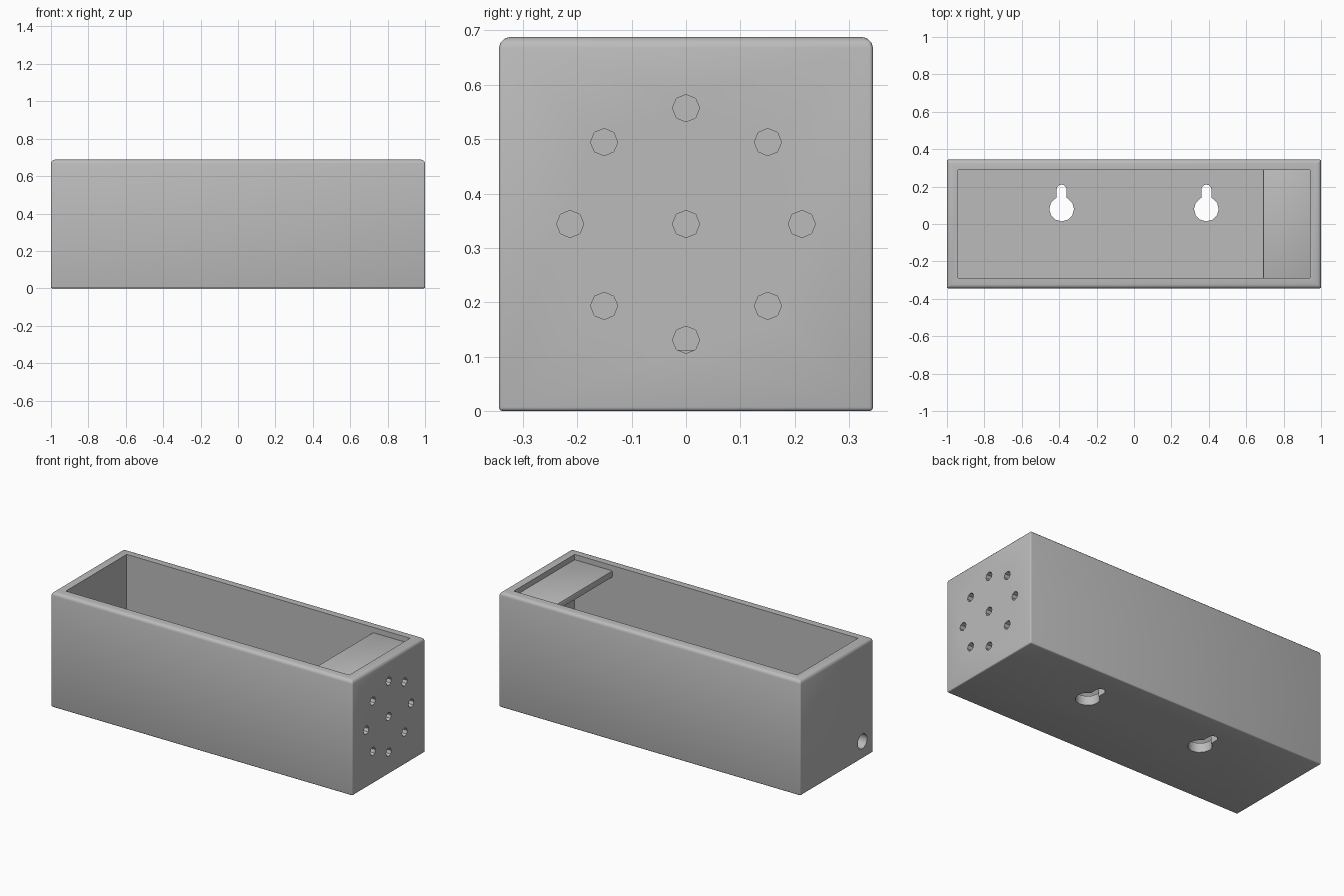
import bpy, bmesh, math
from mathutils import Matrix, Vector

old = bpy.data.objects.get("Cube")
if old:
    bpy.data.objects.remove(old, do_unlink=True)

L, W, H = 2.0, 0.688, 0.688
WALL = 0.056
INNER_X, INNER_Y = 1 - 0.06, W / 2 - WALL

grey = bpy.data.materials.new("light_grey")
grey.use_nodes = True
grey.diffuse_color = (0.5, 0.5, 0.5, 1)
grey.node_tree.nodes["Principled BSDF"].inputs["Base Color"].default_value = (0.5, 0.5, 0.5, 1)


def finish(bm, name):
    mesh = bpy.data.meshes.new(name)
    bm.to_mesh(mesh)
    bm.free()
    mesh.materials.append(grey)
    ob = bpy.data.objects.new(name, mesh)
    bpy.context.collection.objects.link(ob)
    return ob


def box(name, lo, hi):
    lo, hi = Vector(lo), Vector(hi)
    bm = bmesh.new()
    bmesh.ops.create_cube(bm, size=1, matrix=Matrix.Translation((lo + hi) / 2)
                          @ Matrix.Diagonal((*(hi - lo), 1)))
    return finish(bm, name)


def cylinder(name, centre, radius, depth, sides, along_x=False):
    bm = bmesh.new()
    turn = Matrix.Rotation(math.pi / 2 if along_x else 0, 4, 'Y')
    bmesh.ops.create_cone(bm, cap_ends=True, segments=sides, radius1=radius, radius2=radius,
                          depth=depth, matrix=Matrix.Translation(centre) @ turn)
    return finish(bm, name)


def activate(ob):
    bpy.ops.object.select_all(action='DESELECT')
    ob.select_set(True)
    bpy.context.view_layer.objects.active = ob


def cut(ob, cutter):
    mod = ob.modifiers.new("cut", 'BOOLEAN')
    mod.operation, mod.solver, mod.object = 'DIFFERENCE', 'EXACT', cutter
    activate(ob)
    bpy.ops.object.modifier_apply(modifier=mod.name)
    bpy.data.objects.remove(cutter, do_unlink=True)


def round_edges(ob, width, segments, weight=None):
    mod = ob.modifiers.new("round", 'BEVEL')
    mod.width, mod.segments = width, segments
    if weight:
        mod.limit_method = 'WEIGHT'
        layer = ob.data.attributes.new("bevel_weight_edge", 'FLOAT', 'EDGE')
        for e in ob.data.edges:
            layer.data[e.index].value = weight([ob.data.vertices[i].co for i in e.vertices])
    activate(ob)
    bpy.ops.object.modifier_apply(modifier=mod.name)


# Outer block with a softly rounded top rim, hollowed into an open box
body = box("open_box", (-L / 2, -W / 2, 0), (L / 2, W / 2, H))
round_edges(body, 0.02, 3, lambda ends: 1.0 if min(p.z for p in ends) > H / 2 else 0.35)
cut(body, box("cavity", (-INNER_X, -INNER_Y, WALL), (INNER_X, INNER_Y, H + 0.1)))

# Grille holes in the right end: one in the centre and a ring of eight
spots = [(0, H / 2)]
for i in range(8):
    a = i * math.pi / 4
    spots.append((0.213 * math.cos(a), H / 2 + 0.213 * math.sin(a)))
for y, z in spots:
    cut(body, cylinder("grille_hole", (1, y, z), 0.025, 0.2, 8, True))

# Cable hole low in the opposite end
cut(body, cylinder("cable_hole", (-1, -0.243, 0.103), 0.044, 0.2, 16, True))

# Keyhole hangers through the floor
for x in (-0.387, 0.387):
    cut(body, cylinder("keyhole_round", (x, 0.08, 0), 0.066, 0.2, 12))
    cut(body, box("keyhole_slot", (x - 0.027, 0.08, -0.1), (x + 0.027, 0.188, 0.1)))
    cut(body, cylinder("keyhole_end", (x, 0.184, 0), 0.027, 0.21, 12))

# Shelf over the grille compartment, and the low lip on the floor below its edge
shelf = box("shelf", (0.69, -INNER_Y - 0.02, 0.615), (INNER_X + 0.02, INNER_Y + 0.02, 0.656))
round_edges(shelf, 0.008, 2)
lip = box("floor_lip", (0.69, -INNER_Y - 0.02, WALL - 0.02), (0.74, INNER_Y + 0.02, 0.112))

for ob in (body, shelf, lip):
    activate(ob)
    bpy.ops.object.shade_smooth_by_angle(angle=math.radians(35))
